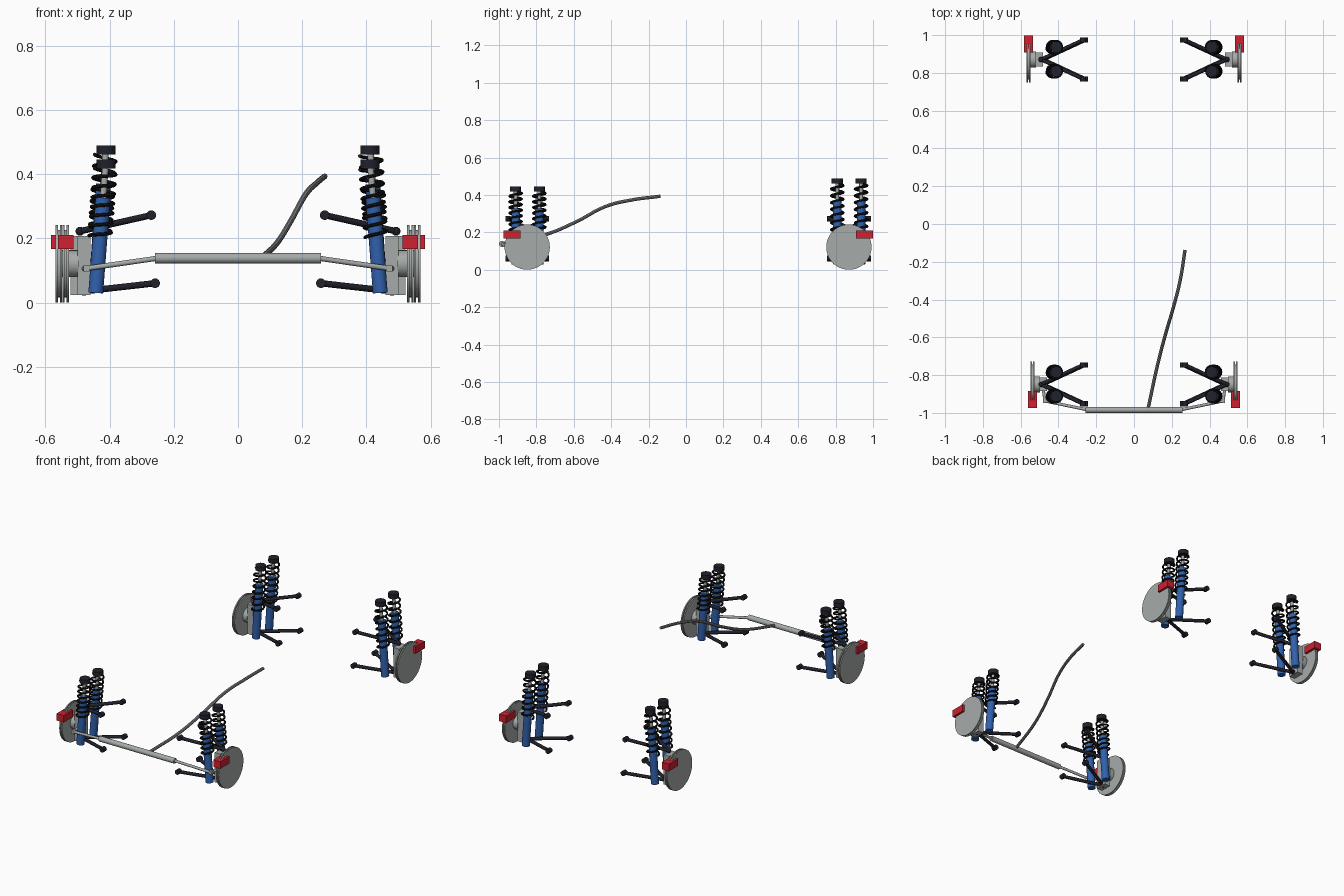
import bpy, bmesh, math
from mathutils import Vector, Matrix

if bpy.data.objects.get("Cube"):
    bpy.data.objects.remove(bpy.data.objects["Cube"])


def material(name, rgb):
    m = bpy.data.materials.new(name)
    m.use_nodes = True
    m.diffuse_color = (*rgb, 1)
    m.node_tree.nodes["Principled BSDF"].inputs["Base Color"].default_value = (*rgb, 1)
    return m


METAL = material("light metal", (0.38, 0.41, 0.40))
STEEL = material("dark steel", (0.22, 0.23, 0.23))
RED = material("caliper red", (0.62, 0.015, 0.03))
BLUE = material("damper blue", (0.03, 0.12, 0.42))
DARK = material("dark arm", (0.015, 0.015, 0.025))
BLACK = material("spring black", (0.008, 0.008, 0.009))


def finish(obj, mat):
    obj.data.materials.append(mat)
    bpy.ops.object.select_all(action="DESELECT")
    bpy.context.view_layer.objects.active = obj
    obj.select_set(True)
    if obj.type == "CURVE":
        bpy.ops.object.convert(target="MESH")
    bpy.ops.object.shade_smooth_by_angle(angle=math.radians(35))
    return bpy.context.object


def from_bmesh(name, bm, mat):
    mesh = bpy.data.meshes.new(name)
    bm.to_mesh(mesh)
    bm.free()
    obj = bpy.data.objects.new(name, mesh)
    bpy.context.collection.objects.link(obj)
    return finish(obj, mat)


def rod(name, p, q, r, mat, sides=16):
    """Capped cylinder from p to q."""
    p, q = Vector(p), Vector(q)
    turn = (q - p).to_track_quat("Z", "Y").to_matrix().to_4x4()
    bm = bmesh.new()
    bmesh.ops.create_cone(bm, cap_ends=True, segments=sides, radius1=r, radius2=r,
                          depth=(q - p).length,
                          matrix=Matrix.Translation((p + q) / 2) @ turn)
    return from_bmesh(name, bm, mat)


def box(name, centre, size, mat):
    bm = bmesh.new()
    bmesh.ops.create_cube(bm, size=1, matrix=Matrix.Translation(centre)
                          @ Matrix.Diagonal((*size, 1)))
    return from_bmesh(name, bm, mat)


def ball(name, centre, r, mat):
    bm = bmesh.new()
    bmesh.ops.create_uvsphere(bm, u_segments=12, v_segments=8, radius=r,
                              matrix=Matrix.Translation(centre))
    return from_bmesh(name, bm, mat)


def wire(name, points, r, mat, smooth=False):
    """Round wire through the points."""
    curve = bpy.data.curves.new(name, "CURVE")
    curve.dimensions = "3D"
    curve.bevel_depth = r
    curve.bevel_resolution = 2
    curve.use_fill_caps = True
    if smooth:
        s = curve.splines.new("BEZIER")
        s.bezier_points.add(len(points) - 1)
        for b, p in zip(s.bezier_points, points):
            b.co = p
            b.handle_left_type = b.handle_right_type = "AUTO"
    else:
        s = curve.splines.new("POLY")
        s.points.add(len(points) - 1)
        for b, p in zip(s.points, points):
            b.co = (*p, 1)
    obj = bpy.data.objects.new(name, curve)
    bpy.context.collection.objects.link(obj)
    return finish(obj, mat)


def shock(name, side, y, top):
    """Coil-over damper leaning slightly inboard."""
    foot, head = Vector((side * 0.443, y, 0.03)), Vector((side * 0.411, y, top))
    axis = (head - foot).normalized()
    at = lambda z: foot.lerp(head, (z - foot.z) / (head.z - foot.z))
    rod(name + "_body", foot, at(top - 0.12), 0.023, BLUE, 20)
    rod(name + "_piston_rod", at(top - 0.13), at(top - 0.01), 0.010, METAL)
    cap = Vector((0, 0, 0.028))
    rod(name + "_top_mount", head - cap, head, 0.030, DARK, 20)
    low, high = at(0.205), at(top - 0.03)
    u = axis.cross(Vector((0, 1, 0))).normalized()
    v = axis.cross(u)
    turns, steps = 7, 16
    coil = []
    for i in range(turns * steps + 1):
        a = math.tau * i / steps
        coil.append(low.lerp(high, i / (turns * steps))
                    + (u * math.cos(a) + v * math.sin(a)) * 0.034)
    wire(name + "_spring", coil, 0.0055, BLACK)


def wishbone(name, side, y, apex, ends):
    """V-shaped arm with a ball joint and two bushings; apex and ends are (x, z)."""
    tip = Vector((side * apex[0], y, apex[1]))
    ball(name + "_ball_joint", tip, 0.014, DARK)
    for label, dy in (("front", -0.103), ("rear", 0.103)):
        end = Vector((side * ends[0], y + dy, ends[1]))
        rod(f"{name}_{label}_leg", tip, end, 0.010, DARK, 12)
        half = Vector((0, 0.014, 0))
        rod(f"{name}_{label}_bushing", end - half, end + half, 0.015, DARK)


def corner(name, side, y, out, top, caliper_y):
    """One complete wheel corner; out is the centre of the brake disc in x."""
    X = lambda x: side * x
    z = 0.121
    # Vented brake disc
    for label, a, b, r in (("inner_plate", -0.010, -0.003, 0.121),
                           ("core", -0.003, 0.003, 0.105),
                           ("outer_plate", 0.003, 0.010, 0.121)):
        rod(f"{name}_disc_{label}", (X(out + a), y, z), (X(out + b), y, z), r, METAL, 48)
    # Hub, upright and caliper
    rod(name + "_hub", (X(out - 0.04), y, z), (X(out - 0.009), y, z), 0.042, METAL, 24)
    box(name + "_upright", (X(out - 0.057), y, 0.115), (0.040, 0.072, 0.184), METAL)
    box(name + "_caliper", (X(out), caliper_y, 0.188), (0.048, 0.09, 0.044), RED)
    # Arms
    wishbone(name + "_upper_arm", side, y, (0.492, 0.222), (0.270, 0.272))
    wishbone(name + "_lower_arm", side, y, (0.480, 0.035), (0.258, 0.060))
    # Twin coil-overs
    for label, dy in (("front", -0.062), ("rear", 0.065)):
        shock(f"{name}_{label}_shock", side, y + dy, top)


for label, side in (("left", 1), ("right", -1)):
    corner("front_" + label, side, -0.849, 0.537, 0.446, -0.930)
    corner("rear_" + label, side, 0.871, 0.558, 0.489, 0.954)
    # Tie rod, its end block and the steering arm
    end = Vector((side * 0.472, -0.937, 0.106))
    rod(label + "_tie_rod", (side * 0.25, -0.983, 0.138), end, 0.008, METAL, 12)
    box(label + "_tie_rod_end", end, (0.018, 0.02, 0.020), METAL)
    rod(label + "_steering_arm", end, (side * 0.482, -0.86, 0.106), 0.008, METAL, 12)

# Steering rack and column
rod("steering_rack", (-0.258, -0.984, 0.138), (0.258, -0.984, 0.138), 0.016, METAL, 24)
wire("steering_column", [(0.075, -0.975, 0.14), (0.125, -0.745, 0.19),
                         (0.165, -0.59, 0.255), (0.213, -0.425, 0.34),
                         (0.246, -0.29, 0.373), (0.270, -0.138, 0.393)],
     0.009, STEEL, smooth=True)
